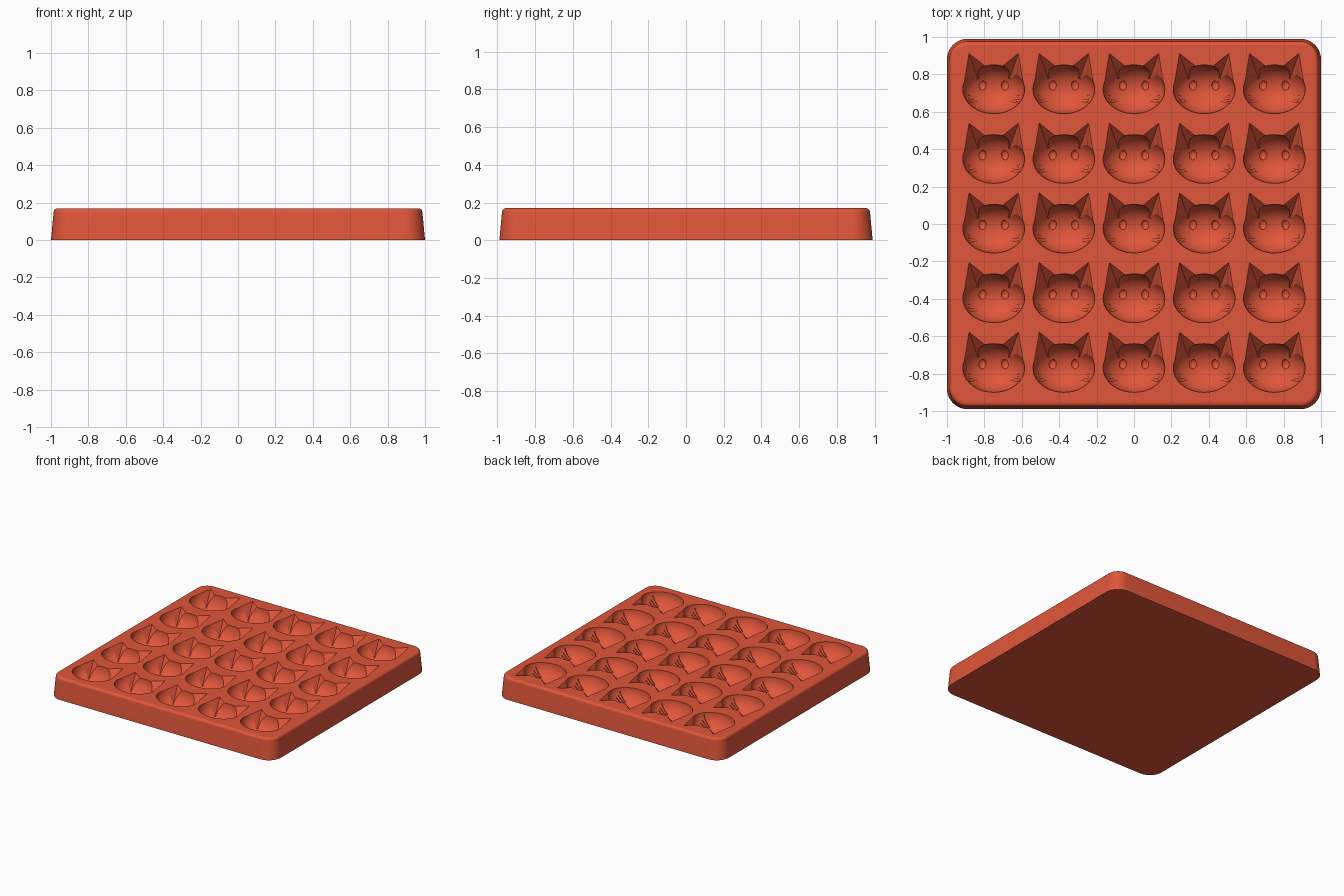
import bpy, bmesh, math
from mathutils import Vector, Matrix

cube = bpy.data.objects.get("Cube")
if cube:
    bpy.data.objects.remove(cube, do_unlink=True)

TOP = 0.17                       # height of the tray
HEAD = Vector((0.165, 0.13, 0.125))  # radii of the bowl
PITCH = (0.375, 0.3725)
GROOVE = 0.006

red = bpy.data.materials.new("terracotta red")
red.use_nodes = True
colour = (0.745, 0.093, 0.042, 1)
red.diffuse_color = colour
red.node_tree.nodes["Principled BSDF"].inputs["Base Color"].default_value = colour


def make(name, bm):
    bmesh.ops.recalc_face_normals(bm, faces=bm.faces)
    mesh = bpy.data.meshes.new(name)
    bm.to_mesh(mesh)
    bm.free()
    obj = bpy.data.objects.new(name, mesh)
    obj.hide_render = True
    bpy.context.collection.objects.link(obj)
    return obj


def combine(target, other, operation):
    """Apply a boolean to target and discard the other object."""
    mod = target.modifiers.new("cut", "BOOLEAN")
    mod.operation, mod.solver, mod.object = operation, "MANIFOLD", other
    graph = bpy.context.evaluated_depsgraph_get()
    mesh = bpy.data.meshes.new_from_object(target.evaluated_get(graph))
    target.modifiers.clear()
    target.data = mesh
    bpy.data.objects.remove(other, do_unlink=True)


def ellipsoid(name, centre, radii, u, v):
    bm = bmesh.new()
    bmesh.ops.create_uvsphere(bm, u_segments=u, v_segments=v, radius=1,
                              matrix=Matrix.LocRotScale(centre, None, radii))
    return make(name, bm)


def hull(name, points):
    bm = bmesh.new()
    verts = [bm.verts.new(p) for p in points]
    bmesh.ops.convex_hull(bm, input=verts)
    return make(name, bm)


def column(name, outline):
    """Vertical prism reaching down through the bowl."""
    return hull(name, [(x, y, z) for x, y in outline for z in (-0.2, -0.01)])


def stroke(name, a, b, width):
    a, b = Vector(a), Vector(b)
    d = (b - a).normalized() * width / 2
    n = Vector((-d.y, d.x))
    return column(name, [a + n, a - n, b + n, b - n])


def bowl_z(x, y):
    return -HEAD.z * math.sqrt(1 - (x / HEAD.x) ** 2 - (y / HEAD.y) ** 2)


# Tray body: stacked rounded rectangles with a slight draft and rounded rim
bm = bmesh.new()
levels = [(0, 0), (TOP - 0.022, 0.014)]
for i in range(1, 6):
    a = math.radians(18 * i)
    levels.append((TOP - 0.022 * (1 - math.sin(a)), 0.014 + 0.022 * (1 - math.cos(a))))
rings = []
for z, inset in levels:
    r = 0.11 - inset
    ring = []
    for corner, (sx, sy) in enumerate([(1, 1), (-1, 1), (-1, -1), (1, -1)]):
        for step in range(13):
            a = math.radians(90 * corner + 7.5 * step)
            ring.append(bm.verts.new((sx * 0.89 + r * math.cos(a),
                                      sy * 0.88 + r * math.sin(a), z)))
    rings.append(ring)
for low, high in zip(rings, rings[1:]):
    for i in range(len(low)):
        j = (i + 1) % len(low)
        bm.faces.new((low[i], low[j], high[j], high[i]))
bm.faces.new(rings[0][::-1])
bm.faces.new(rings[-1])
tray = make("mould_tray", bm)
tray.hide_render = False

# Fine details: whiskers, nose and mouth, kept just below the bowl surface
parts = [column("nose", [(-0.014, -0.033), (0.014, -0.033), (0, -0.046)])]
for s in (-1, 1):
    for y0, y1 in ((-0.037, -0.03), (-0.048, -0.05), (-0.058, -0.07)):
        parts.append(stroke("whisker", (s * 0.075, y0), (s * 0.135, y1), 0.006))
details = parts.pop(0)
for part in parts:
    combine(details, part, "UNION")
shell = ellipsoid("detail_limit", (0, 0, 0), HEAD + Vector((GROOVE,) * 3), 48, 32)
combine(details, shell, "INTERSECT")

# Cat head cutter: bowl, details, eyes and pointed ears
cat = ellipsoid("cat_cutter", (0, 0, 0), HEAD, 48, 32)
combine(cat, details, "UNION")
for s in (-1, 1):
    ex, ey = s * 0.06, 0.021
    combine(cat, ellipsoid("eye", (ex, ey, bowl_z(ex, ey)),
                           (0.021, 0.026, 0.016), 20, 12), "UNION")
    rim = [(s * 0.16, 0.02), (s * 0.132, 0.192), (s * 0.035, 0.115)]
    points = [(x, y, z) for x, y in rim for z in (0, 0.04)]
    points += [(s * 0.085, 0.06, -0.1), (s * 0.06, 0.05, -0.08)]
    combine(cat, hull("ear", points), "UNION")

# Repeat the head over a five by five grid and cut it from the tray
bm = bmesh.new()
for col in range(-2, 3):
    for row in range(-2, 3):
        first = len(bm.verts)
        bm.from_mesh(cat.data)
        bm.verts.ensure_lookup_table()
        bmesh.ops.translate(bm, verts=bm.verts[first:],
                            vec=(col * PITCH[0], row * PITCH[1] - 0.025, TOP))
bpy.data.objects.remove(cat, do_unlink=True)
combine(tray, make("cat_grid", bm), "DIFFERENCE")

# Finish: one colour, smooth bowls, flat top
tray.data.materials.clear()
tray.data.materials.append(red)
for poly in tray.data.polygons:
    poly.material_index = 0
bpy.ops.object.select_all(action="DESELECT")
tray.select_set(True)
bpy.context.view_layer.objects.active = tray
bpy.ops.object.shade_smooth_by_angle(angle=math.radians(30))
for poly in tray.data.polygons:
    if abs(poly.normal.z) > 0.999 and (poly.center.z > TOP - 0.002 or poly.center.z < 0.001):
        poly.use_smooth = False
